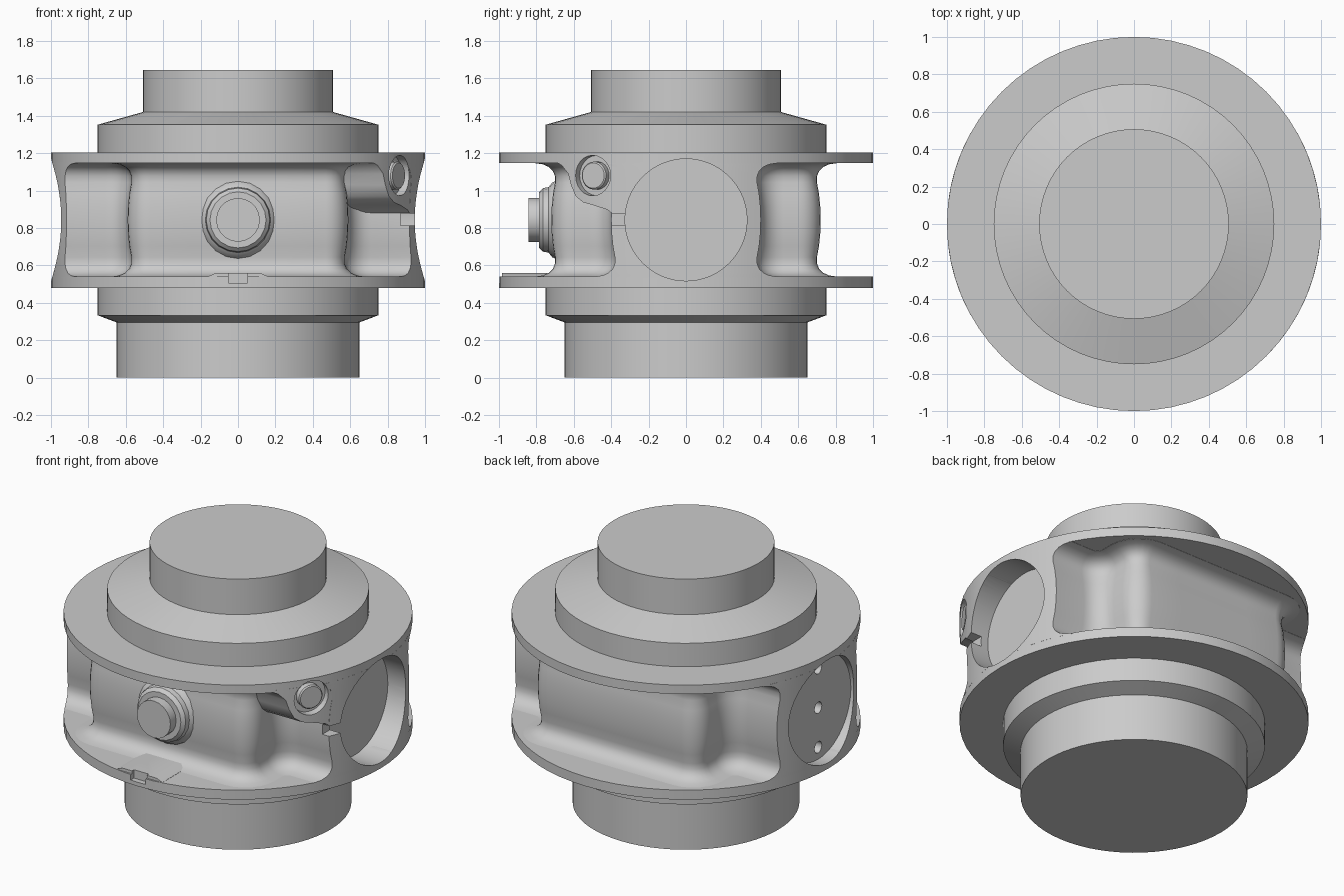
import bpy, bmesh, math
from mathutils import Vector
from math import sin, cos, pi, sqrt, asin

if "Cube" in bpy.data.objects:
    bpy.data.objects.remove(bpy.data.objects["Cube"])

MID = 0.843          # height of the side ports
ported = []          # solids that receive the cuts


def loft(name, rings):
    """Closed solid through a stack of equally sized rings."""
    bm = bmesh.new()
    rows = [[bm.verts.new(p) for p in r] for r in rings]
    n = len(rows[0])
    for a, b in zip(rows, rows[1:]):
        for i in range(n):
            j = (i + 1) % n
            bm.faces.new((a[i], a[j], b[j], b[i]))
    bm.faces.new(rows[0])
    bm.faces.new(rows[-1])
    bmesh.ops.recalc_face_normals(bm, faces=bm.faces)
    me = bpy.data.meshes.new(name)
    bm.to_mesh(me)
    bm.free()
    ob = bpy.data.objects.new(name, me)
    bpy.context.collection.objects.link(ob)
    return ob


def turned(name, profile, axis=(0, 0, 1), origin=(0, 0, 0), seg=64):
    """Lathe (radius, distance) pairs about an axis."""
    q = Vector((0, 0, 1)).rotation_difference(Vector(axis))
    o = Vector(origin)
    return loft(name, [[o + q @ Vector((r * cos(2 * pi * i / seg), r * sin(2 * pi * i / seg), d))
                        for i in range(seg)] for r, d in profile])


def box(name, lo, hi):
    (x0, y0, z0), (x1, y1, z1) = lo, hi
    return loft(name, [[(x0, y0, z), (x1, y0, z), (x1, y1, z), (x0, y1, z)] for z in (z0, z1)])


# Turned body with two thin flanges
body = turned("body", [(0.65, 0), (0.65, 0.295), (0.75, 0.333), (0.75, 0.48), (1, 0.48),
                       (1, 0.54), (0.5, 0.54), (0.5, 1.147), (1, 1.147), (1, 1.204),
                       (0.75, 1.204), (0.75, 1.352), (0.507, 1.42), (0.507, 1.645)])


# Cross-shaped core between the flanges, its walls filleted into them
def core_ring(z, o):
    q = [(0, 0.72 + o), (0.25, 0.72 + o)]
    for i in range(7):
        a = pi / 2 * (1 - i / 6)
        q.append((0.47 + (0.12 + o) * cos(a), 0.60 + (0.12 + o) * sin(a)))
    for i in range(7):
        a = pi + pi / 2 * i / 6
        q.append((0.71 + (0.12 - o) * cos(a), 0.52 + (0.12 - o) * sin(a)))
    a0 = asin(0.40 + o)
    q += [(cos(a0 * (1 - i / 8)), sin(a0 * (1 - i / 8))) for i in range(9)]
    half = q + [(x, -y) for x, y in reversed(q[:-1])]
    full = half + [(-x, y) for x, y in reversed(half[1:-1])]
    return [(x, y, z) for x, y in full]


wall = [(0, 0), (0.07, -0.002), (0.14, -0.009), (0.2, -0.02), (0.235, -0.019), (0.262, -0.008),
        (0.283, 0.014), (0.297, 0.045), (0.303, 0.085), (0.308, 0.087)]
levels = [(-t, o) for t, o in reversed(wall[1:])] + wall
core = loft("core", [core_ring(MID + t, o) for t, o in levels])

# Solid corner that carries the small side plug
edge = [(0.82, -0.37), (0.87, -0.385), (0.897, -0.42), (0.92, -0.49), (0.937, -0.55), (0.97, -0.59),
        (1.03, -0.615), (1.09, -0.63), (1.135, -0.665), (1.16, -0.71)]
rings = []
for z, y in edge:
    ys = [y + (-0.33 - y) * i / 8 for i in range(9)]
    rings.append([(0.999 * sqrt(1 - v * v), v, z) for v in ys] + [(0.55, -0.33, z), (0.55, y, z)])
corner = loft("plug_corner", rings)
ported = [body, core, corner]

# Cutters: deep right port, shallow left port with three holes, plug groove, notches
out = Vector((cos(pi / 6), -sin(pi / 6), 0))
cutters = [
    turned("right_port_cut", [(0.326, 0.82), (0.326, 1.1)], (1, 0, 0), (0, 0, MID)),
    turned("left_port_cut", [(0.326, 0.925), (0.326, 1.1)], (-1, 0, 0), (0, 0, MID)),
    turned("plug_cut", [(0.108, 0.95), (0.108, 1.1)], out, (0, 0, 1.08), 24),
    box("side_notch_cut", (0.87, -0.405, 0.812), (1.1, -0.31, 0.876)),
    box("front_notch_cut", (-0.052, -1.1, 0.505), (0.052, -0.965, 0.6)),
]
for dz in (-0.25, 0, 0.25):
    cutters.append(turned("small_hole_cut", [(0.036, 0.86), (0.036, 1.0)], (-1, 0, 0),
                          (0, 0, MID + dz), 16))

# Low raised pad on the lower flange at the front
pad = loft("front_pad", [[(-w, -0.985, z), (w, -0.985, z), (w, -0.74, z), (-w, -0.74, z)]
                         for w, z in ((0.16, 0.52), (0.16, 0.541), (0.12, 0.558))])
ported.append(pad)

for ob in ported:
    bpy.context.view_layer.objects.active = ob
    for c in cutters:
        m = ob.modifiers.new("cut", 'BOOLEAN')
        m.operation = 'DIFFERENCE'
        m.solver = 'EXACT'
        m.object = c
        bpy.ops.object.modifier_apply(modifier=m.name)
for c in cutters:
    bpy.data.objects.remove(c)

# Plug inside the groove, and the stepped front pin
plug = turned("side_plug", [(0.075, 0.9), (0.075, 0.985), (0.068, 0.992)], out, (0, 0, 1.08), 20)
pin = turned("front_pin", [(0.215, 0.68), (0.2, 0.715), (0.175, 0.735), (0.17, 0.765), (0.15, 0.785),
                           (0.117, 0.785), (0.117, 0.842)], (0, -1, 0), (0, 0, MID), 20)

for ob in ported + [plug, pin]:
    bpy.ops.object.select_all(action='DESELECT')
    ob.select_set(True)
    bpy.context.view_layer.objects.active = ob
    bpy.ops.object.shade_smooth_by_angle(angle=math.radians(30))
